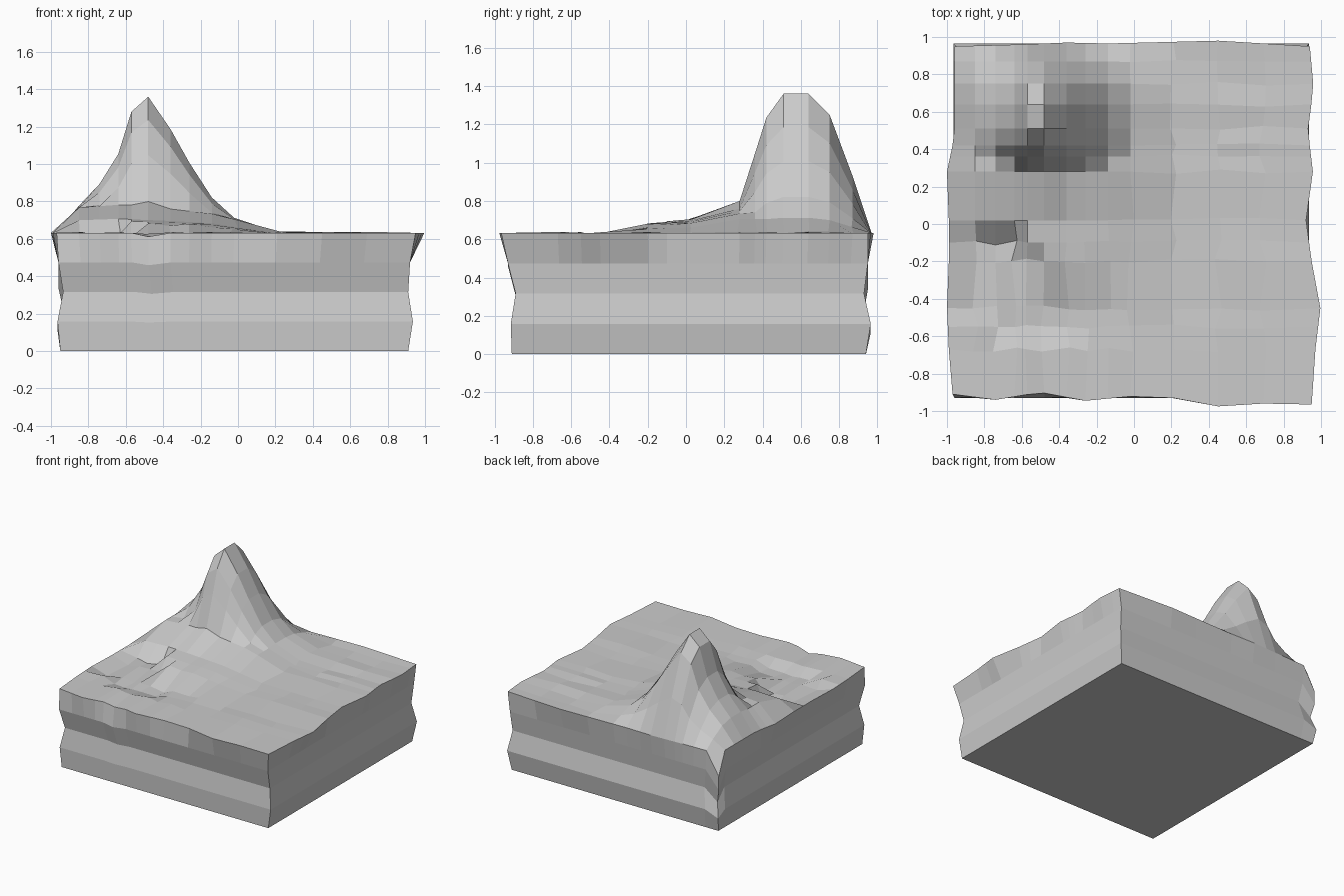
import bpy, bmesh, random

if "Cube" in bpy.data.objects:
    bpy.data.objects.remove(bpy.data.objects["Cube"])

random.seed(4)
GROUND, PEAK = 0.632, 0.728


def interp(points, t):
    """Piecewise linear curve through (t, value) points."""
    if t <= points[0][0]:
        return points[0][1]
    for (a, va), (b, vb) in zip(points, points[1:]):
        if t <= b:
            return va + (vb - va) * (t - a) / (b - a)
    return points[-1][1]


# Grid lines, closer together around the mountain
xs = [-.97, -.85, -.74, -.64, -.57, -.48, -.36, -.26, -.14, -.02, .21, .45, .69, .94]
ys = [-.94, -.67, -.55, -.45, -.2, -.1, .02, .28, .36, .42, .51, .64, .75, .87, .96]
NX, NY = len(xs), len(ys)

# Mountain profiles (seen from the front and from the right)
mount_x = [(-1, 0), (-.85, .2), (-.74, .36), (-.66, .5), (-.6, .74), (-.57, .89), (-.49, 1),
           (-.46, 1), (-.31, .64), (-.23, .44), (-.14, .26), (-.02, .11), (.22, 0)]
mount_y = [(.15, 0), (.28, .23), (.36, .57), (.41, .81), (.51, 1), (.64, 1),
           (.75, .85), (.87, .41), (.96, 0)]
# Low foothill shelf in front of the mountain
shelf_x = [(-1, 0), (-.85, .9), (-.64, 1), (-.36, .85), (-.1, .65), (.22, 0)]
shelf_y = [(-.4, 0), (-.2, .055), (.02, .075), (.28, .15), (.45, .15), (.7, .06), (.9, 0)]

# Wavy rim of the top
rim_left = [(-.94, -.97), (-.67, -.99), (-.45, -1), (-.2, -.99), (.02, -.99), (.28, -1),
            (.47, -.96), (.96, -.96)]
rim_right = [(-.94, .95), (-.67, .97), (-.42, 1), (-.2, .95), (.02, .92), (.25, .96),
             (.5, .93), (.73, .96), (.95, .94)]
rim_front = [(-.97, -.91), (-.74, -.94), (-.5, -.9), (-.26, -.945), (0, -.92), (.21, -.93),
             (.45, -.975), (.69, -.96), (.94, -.965)]
rim_back = [(-.97, .95), (-.6, .96), (-.36, .97), (-.14, .965), (.45, .98), (.94, .95)]


def in_basin(x, y):
    return (y == -.55 and -.8 < x < -.3) or (y == -.45 and -.9 < x < -.3) \
        or (y == -.2 and -.9 < x < -.5) or (y == -.1 and -.9 < x < -.6)


def height(x, y):
    mountain = PEAK * interp(mount_x, x) * interp(mount_y, y)
    shelf = interp(shelf_x, x) * interp(shelf_y, y)
    if in_basin(x, y):
        return .6
    return GROUND + max(mountain, shelf)


bm = bmesh.new()

# Terrain surface
grid = {}
for j, y in enumerate(ys):
    for i, x in enumerate(xs):
        px, py, pz = x, y, height(x, y)
        edge = i in (0, NX - 1) or j in (0, NY - 1)
        if i == 0:
            px = interp(rim_left, y)
        elif i == NX - 1:
            px = interp(rim_right, y)
        if j == 0:
            py = interp(rim_front, x)
        elif j == NY - 1:
            py = interp(rim_back, x)
        if edge:
            pz = GROUND
        elif pz < GROUND + .05:
            px += random.uniform(-.02, .02)
            py += random.uniform(-.015, .015)
            pz += random.uniform(-.009, .007)
        if (i, j) == (0, NY - 1):
            pz = .45            # dropped back left corner
        if j == 0 and i == 5:
            pz = .612           # small notch in the front rim
        grid[i, j] = bm.verts.new((px, py, pz))
for j in range(NY - 1):
    for i in range(NX - 1):
        bm.faces.new([grid[i, j], grid[i + 1, j], grid[i + 1, j + 1], grid[i, j + 1]])

# Layered side walls: (height fraction, left, right, front, back)
layers = [(.75, -.96, .92, -.93, .95), (.5, -.935, .91, -.89, .93),
          (.25, -.965, .935, -.915, .965), (0, -.95, .91, -.91, .94)]
loop = [(i, 0) for i in range(NX - 1)] + [(NX - 1, j) for j in range(NY - 1)] \
    + [(i, NY - 1) for i in range(NX - 1, 0, -1)] + [(0, j) for j in range(NY - 1, 0, -1)]
upper = [grid[k] for k in loop]
rim = upper
for f, left, right, front, back in layers:
    lower = []
    for (i, j), top in zip(loop, rim):
        u = (xs[i] - xs[0]) / (xs[-1] - xs[0])
        v = (ys[j] - ys[0]) / (ys[-1] - ys[0])
        lower.append(bm.verts.new((left + (right - left) * u,
                                   front + (back - front) * v, top.co.z * f)))
    n = len(loop)
    for k in range(n):
        m = (k + 1) % n
        bm.faces.new([upper[m], upper[k], lower[k], lower[m]])
    upper = lower

# Flat underside
bm.faces.new(list(reversed(upper)))
bmesh.ops.recalc_face_normals(bm, faces=bm.faces[:])

mesh = bpy.data.meshes.new("terrain_block")
bm.to_mesh(mesh)
bm.free()
terrain = bpy.data.objects.new("terrain_block", mesh)
bpy.context.collection.objects.link(terrain)
